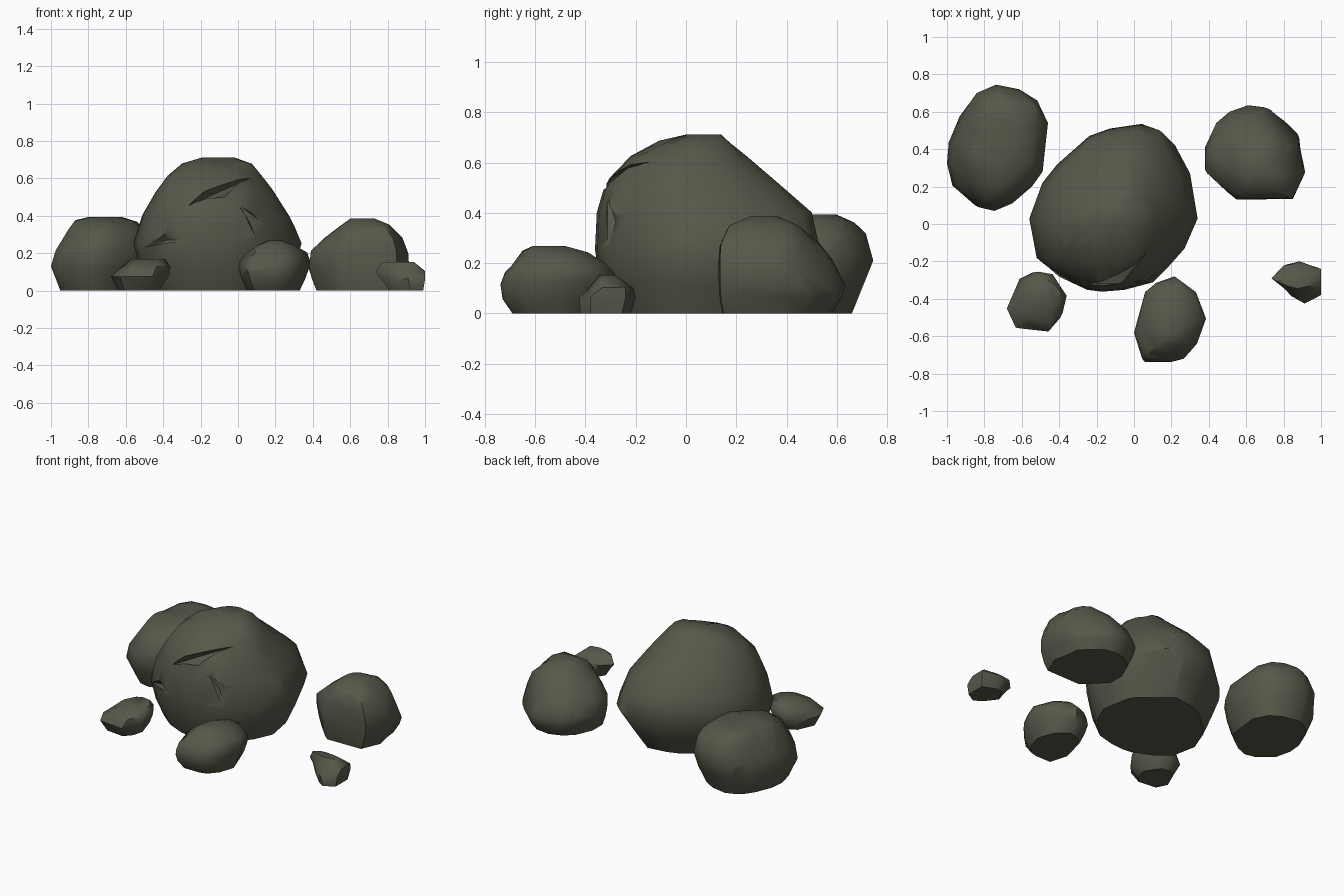
import bpy, bmesh, math, random
from mathutils import Vector
from mathutils.bvhtree import BVHTree

if "Cube" in bpy.data.objects:
    bpy.data.objects.remove(bpy.data.objects["Cube"])

random.seed(4)
stone = bpy.data.materials.new("mossy_grey_stone")
stone.diffuse_color = (0.090, 0.098, 0.066, 1)
stone.use_nodes = True
stone.node_tree.nodes["Principled BSDF"].inputs["Base Color"].default_value = stone.diffuse_color


def make_object(name, bm):
    mesh = bpy.data.meshes.new(name)
    bm.to_mesh(mesh)
    bm.free()
    obj = bpy.data.objects.new(name, mesh)
    bpy.context.collection.objects.link(obj)
    mesh.materials.append(stone)
    return obj


def notch_cutter(bm, points, depth):
    """Wedge spanned by front (x, z) points dropped onto the rock surface."""
    tree = BVHTree.FromBMesh(bm)
    hits = [tree.ray_cast(Vector((x, -2, z)), Vector((0, 1, 0))) for x, z in points]
    hits = [h for h in hits if h[0] is not None]
    if len(hits) < 3:
        return None
    normal = sum((h[1] for h in hits), Vector()).normalized()
    if normal.y > 0:
        normal.negate()
    mid = sum((h[0] for h in hits), Vector()) / len(hits)
    corners = [h[0] + normal * 0.004 for h in hits]
    corners += [mid - normal * depth, mid + normal * 0.15]
    cut = bmesh.new()
    for co in corners:
        cut.verts.new(co)
    bmesh.ops.convex_hull(cut, input=cut.verts)
    bmesh.ops.recalc_face_normals(cut, faces=cut.faces)
    return make_object("notch_cutter", cut)


def rock(name, outline, rings, chips=(), notches=(), jitter=0.01):
    """Loft the plan outline through rings (z, x0, x1, y0, y1), then chip planes off it."""
    xs, ys = zip(*outline)
    lo_x, hi_x, lo_y, hi_y = min(xs), max(xs), min(ys), max(ys)
    bm = bmesh.new()
    loops = []
    for i, (z, x0, x1, y0, y1) in enumerate(rings):
        loop = []
        for x, y in outline:
            u, v = (x - lo_x) / (hi_x - lo_x), (y - lo_y) / (hi_y - lo_y)
            dz = random.uniform(-jitter, jitter) if 0 < i < len(rings) - 1 else 0
            loop.append(bm.verts.new((x0 + u * (x1 - x0), y0 + v * (y1 - y0), z + dz)))
        loops.append(loop)
    n = len(outline)
    for a, b in zip(loops, loops[1:]):
        for k in range(n):
            m = (k + 1) % n
            bm.faces.new((a[k], a[m], b[m], b[k]))
    bm.faces.new(loops[0])
    bm.faces.new(loops[-1])
    bmesh.ops.recalc_face_normals(bm, faces=bm.faces)
    bmesh.ops.triangulate(bm, faces=bm.faces)

    # flat broken facets
    for direction, depth in chips:
        d = Vector(direction).normalized()
        tip = max(v.co.dot(d) for v in bm.verts)
        bmesh.ops.bisect_plane(bm, geom=bm.verts[:] + bm.edges[:] + bm.faces[:],
                               plane_co=d * (tip - depth), plane_no=d, clear_outer=True)
        border = [e for e in bm.edges if e.is_boundary]
        bmesh.ops.holes_fill(bm, edges=border)
    bmesh.ops.recalc_face_normals(bm, faces=bm.faces)

    # cracks and ledges
    cutters = [notch_cutter(bm, p, d) for p, d in notches]
    obj = make_object(name, bm)
    bpy.context.view_layer.objects.active = obj
    for cutter in filter(None, cutters):
        mod = obj.modifiers.new("notch", 'BOOLEAN')
        mod.operation, mod.solver, mod.object = 'DIFFERENCE', 'EXACT', cutter
        bpy.ops.object.modifier_apply(modifier=mod.name)
        bpy.data.objects.remove(cutter)
    return obj


# Large central boulder
rock("central_boulder",
     [(-.56, .03), (-.52, -.18), (-.40, -.28), (-.25, -.35), (-.17, -.36), (-.05, -.35),
      (.10, -.31), (.19, -.22), (.27, -.13), (.34, .03), (.30, .27), (.22, .42),
      (.14, .50), (.04, .535), (-.13, .51), (-.24, .47), (-.41, .32), (-.49, .22)],
     [(0, -.47, .25, -.29, .40), (.12, -.52, .30, -.34, .47), (.25, -.56, .34, -.362, .535),
      (.40, -.51, .28, -.355, .50), (.52, -.44, .20, -.32, .37), (.62, -.375, .125, -.22, .24),
      (.68, -.30, .075, -.11, .175), (.712, -.19, -.02, .0, .14)],
     chips=[((.85, -.1, .5), .008), ((-.4, -.3, .9), .008), ((.6, .7, -.6), .03)],
     notches=[([(-.27, .45), (-.18, .53), (-.07, .50), (.07, .60)], .02),
              ([(0, .46), (.12, .37), (.10, .27)], .018),
              ([(-.50, .23), (-.38, .31), (-.28, .27)], .02)], jitter=.008)

# Back left boulder
rock("back_left_boulder",
     [(-.75, .745), (-.62, .72), (-.52, .66), (-.46, .54), (-.49, .28), (-.55, .20),
      (-.66, .11), (-.76, .07), (-.85, .09), (-.97, .20), (-1, .33), (-.99, .45),
      (-.93, .60), (-.86, .70)],
     [(0, -.95, -.52, .14, .66), (.12, -1, -.475, .085, .71), (.22, -.975, -.46, .07, .745),
      (.31, -.92, -.485, .12, .715), (.365, -.88, -.54, .20, .67), (.393, -.80, -.62, .32, .60)],
     chips=[((-.8, .1, .6), .01), ((.3, .7, .5), .012), ((-.5, .7, -.3), .015)])

# Back right boulder
rock("back_right_boulder",
     [(.61, .635), (.73, .62), (.81, .56), (.88, .49), (.89, .40), (.915, .28), (.85, .135),
      (.55, .13), (.50, .17), (.38, .29), (.38, .41), (.44, .54), (.51, .60)],
     [(0, .42, .86, .145, .58), (.06, .395, .89, .135, .62), (.12, .38, .915, .13, .635),
      (.21, .39, .91, .13, .58), (.28, .46, .88, .135, .53), (.345, .54, .81, .17, .46),
      (.385, .60, .73, .25, .37)],
     chips=[((.6, .7, .35), .02), ((0, -.9, .4), .006), ((-.7, .5, .5), .01)])

# Front right stone
rock("front_right_stone",
     [(.22, -.275), (.33, -.36), (.385, -.51), (.34, -.64), (.27, -.72), (.20, -.738),
      (.05, -.738), (0, -.58), (.03, -.47), (.06, -.36), (.12, -.31)],
     [(0, .05, .33, -.69, -.34), (.06, .02, .36, -.73, -.30), (.12, .0, .38, -.738, -.28),
      (.16, .01, .385, -.72, -.285), (.20, .04, .37, -.69, -.32),
      (.245, .10, .30, -.65, -.39), (.268, .16, .24, -.61, -.48)],
     chips=[((-.6, -.7, .4), .012), ((-.5, .2, .8), .006)], jitter=.006)

# Front left pebble
rock("front_left_pebble",
     [(-.54, -.255), (-.45, -.27), (-.36, -.40), (-.385, -.50), (-.45, -.575),
      (-.63, -.555), (-.68, -.45), (-.61, -.29)],
     [(0, -.64, -.42, -.53, -.31), (.07, -.68, -.37, -.575, -.26),
      (.125, -.63, -.36, -.54, -.255), (.17, -.57, -.39, -.45, -.30)],
     chips=[((-.3, -.6, .7), .01)], jitter=.008)

# Small right pebble
rock("right_pebble",
     [(.87, -.20), (1, -.24), (1, -.38), (.90, -.425), (.82, -.385), (.735, -.30), (.80, -.215)],
     [(0, .81, .99, -.42, -.22), (.06, .765, 1, -.425, -.20), (.10, .735, 1, -.39, -.21),
      (.153, .77, .94, -.345, -.28)],
     chips=[((.6, -.5, .6), .01)], jitter=.006)

bpy.ops.object.select_all(action='SELECT')
bpy.ops.object.shade_smooth_by_angle(angle=math.radians(48))
